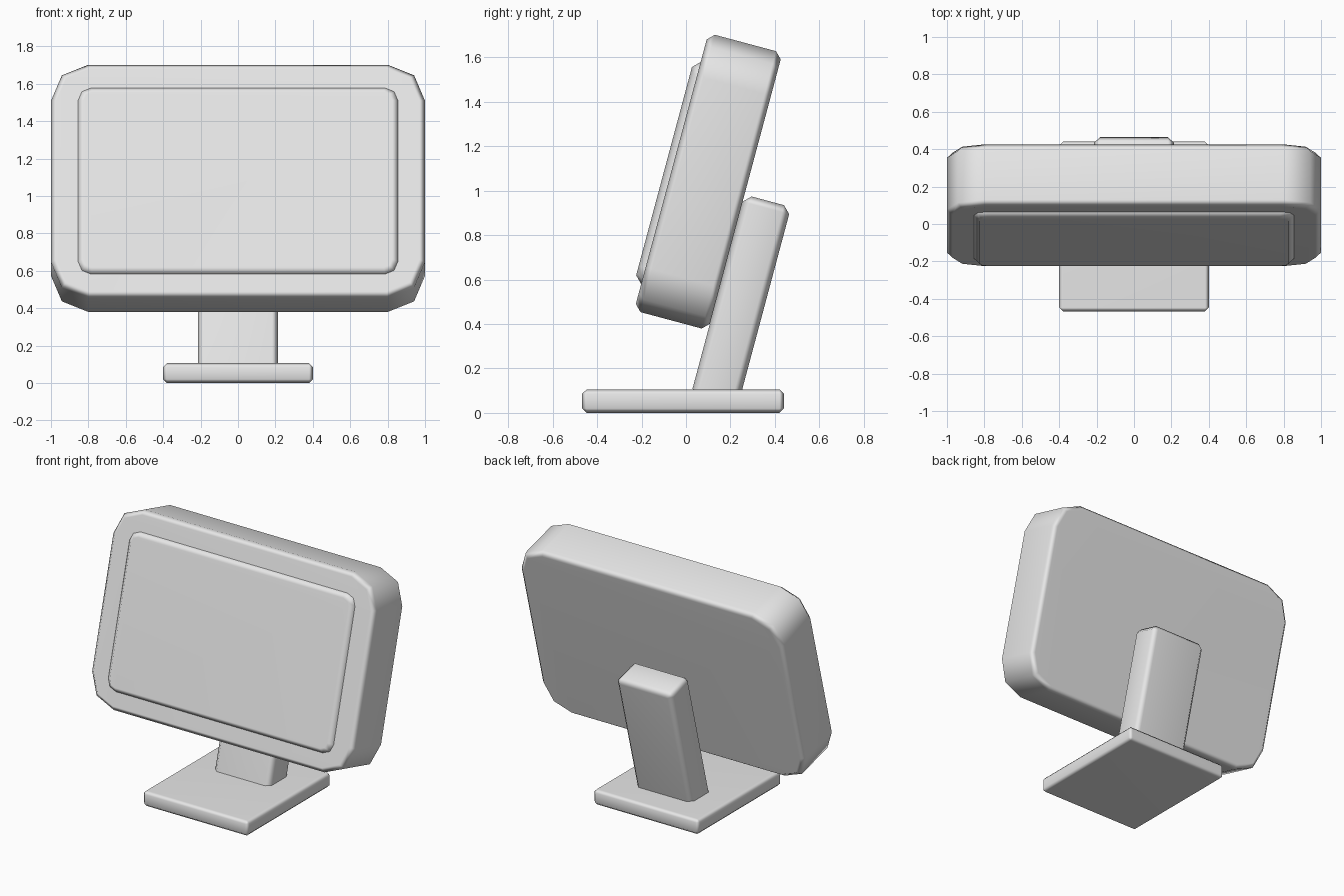
import bpy, bmesh, math
from mathutils import Matrix, Vector

if "Cube" in bpy.data.objects:
    bpy.data.objects.remove(bpy.data.objects["Cube"])

TILT = Matrix.Rotation(math.radians(-15), 4, 'X')

casing_grey = bpy.data.materials.new("light_grey")
casing_grey.diffuse_color = (0.8, 0.8, 0.8, 1)
casing_grey.use_nodes = True
casing_grey.node_tree.nodes["Principled BSDF"].inputs["Base Color"].default_value = casing_grey.diffuse_color


def soft_box(name, lo, hi, bevel, radius=0.0, tilted=False):
    """Box from lo to hi; optional rounded outline seen from the front, then chamfered rims."""
    lo, hi = Vector(lo), Vector(hi)
    size, centre = hi - lo, (lo + hi) / 2
    bm = bmesh.new()
    bmesh.ops.create_cube(bm, size=1)
    bmesh.ops.scale(bm, vec=size, verts=bm.verts)
    if radius:
        corners = [e for e in bm.edges
                   if abs((e.verts[0].co - e.verts[1].co).normalized().y) > 0.9]
        bmesh.ops.bevel(bm, geom=corners, offset=radius, segments=2,
                        profile=0.5, affect='EDGES')
        rims = [e for e in bm.edges
                if abs(e.verts[0].co.y - e.verts[1].co.y) < 1e-5]
    else:
        rims = list(bm.edges)
    bmesh.ops.bevel(bm, geom=rims, offset=bevel, segments=1,
                    profile=0.5, affect='EDGES')
    bmesh.ops.recalc_face_normals(bm, faces=bm.faces)
    mesh = bpy.data.meshes.new(name)
    bm.to_mesh(mesh)
    bm.free()
    mesh.materials.append(casing_grey)
    obj = bpy.data.objects.new(name, mesh)
    bpy.context.collection.objects.link(obj)
    place = Matrix.Translation(centre)
    obj.matrix_world = TILT @ place if tilted else place
    # soft shading across the chamfers
    bpy.ops.object.select_all(action='DESELECT')
    obj.select_set(True)
    bpy.context.view_layer.objects.active = obj
    bpy.ops.object.shade_smooth_by_angle(angle=math.radians(60))
    weighted = obj.modifiers.new("weighted_normals", 'WEIGHTED_NORMAL')
    weighted.keep_sharp = True
    return obj


# Foot plate resting on the ground
soft_box("base", (-0.4, -0.467, 0), (0.4, 0.44, 0.106), 0.02)

# Leaning parts, measured in the tilted frame
soft_box("neck", (-0.215, 0, 0.08), (0.215, 0.217, 1.017), 0.033, tilted=True)
soft_box("monitor_body", (-1, -0.345, 0.385), (1, 0, 1.677), 0.03,
         radius=0.2, tilted=True)
soft_box("screen", (-0.855, -0.377, 0.51), (0.855, -0.28, 1.54), 0.03,
         radius=0.07, tilted=True)
